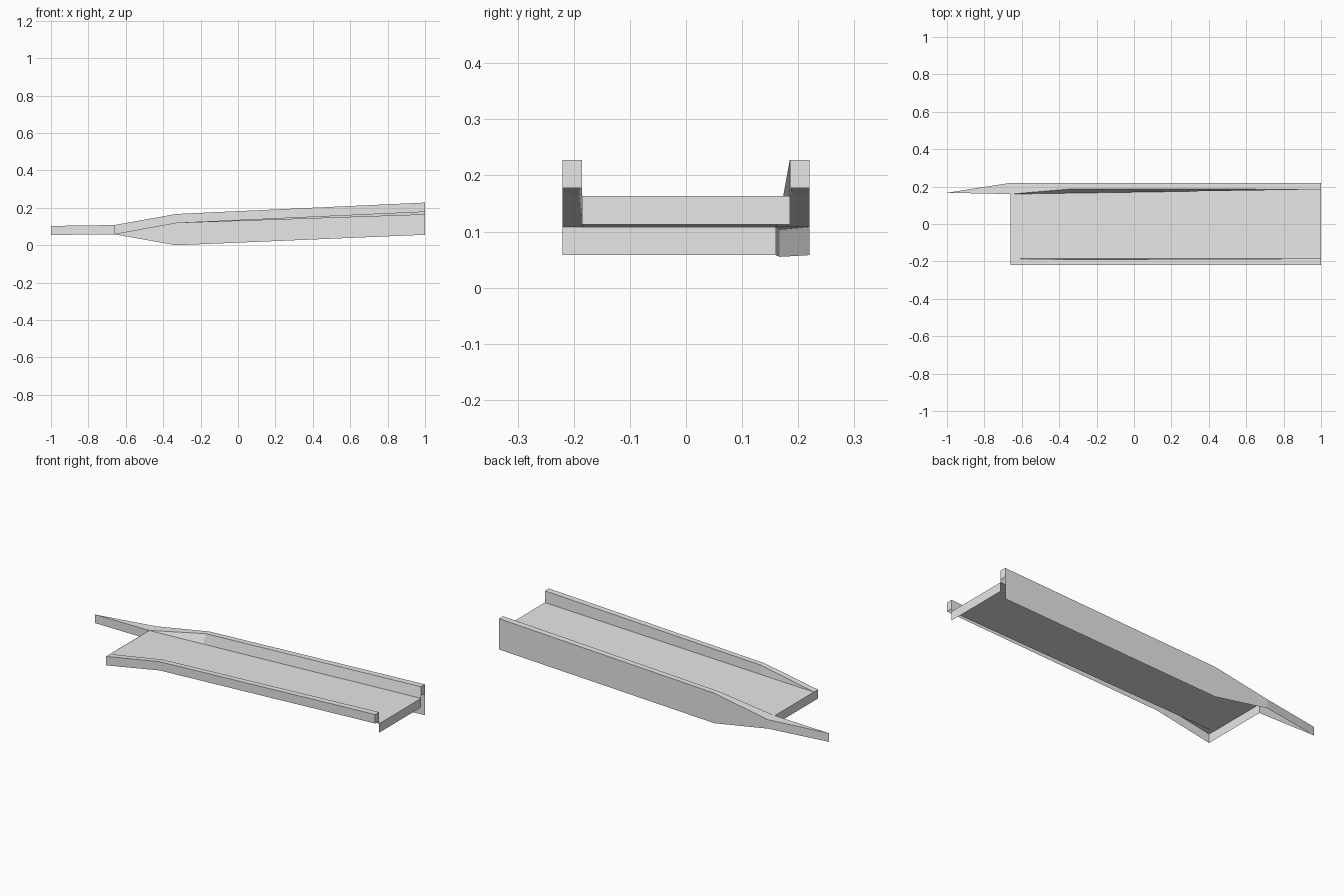
import bpy

if "Cube" in bpy.data.objects:
    bpy.data.objects.remove(bpy.data.objects["Cube"])

# One flat grey for the whole concrete ramp
grey = bpy.data.materials.new("light grey")
grey.diffuse_color = (0.8, 0.8, 0.8, 1)
grey.use_nodes = True
grey.node_tree.nodes["Principled BSDF"].inputs["Base Color"].default_value = grey.diffuse_color

XS = (-0.66, -0.33, 1.0)          # ramp start, kink, ramp end
TOP = (0.108, 0.167, 0.228)       # rail crest heights
LOW = (0.058, 0.118, 0.178)       # lower edge of the front rail
FOOT = (0.058, 0.0, 0.056)        # lower edge of the back wall
DECK = (0.107, 0.118, 0.163)      # deck surface heights


def edge(ys, zs):
    """Long edge running through the three ramp stations."""
    return list(zip(XS, ys, zs))


def shell(name, strips):
    """Open shell: each strip joins two equally long edges with quads."""
    verts, faces = [], []
    for a, b in strips:
        n, o = len(a), len(verts)
        verts += list(a) + list(b)
        faces += [(o + i, o + i + 1, o + n + i + 1, o + n + i) for i in range(n - 1)]
    mesh = bpy.data.meshes.new(name)
    mesh.from_pydata(verts, [], faces)
    mesh.materials.append(grey)
    obj = bpy.data.objects.new(name, mesh)
    bpy.context.collection.objects.link(obj)
    return obj


# Deck surface with a short drop face at each end
near = edge((-0.185,) * 3, DECK)
far = edge((0.16, 0.165, 0.185), DECK)
drop = 0.05
shell("deck", [(near, far)])
shell("deck_end", [([(1, -0.185, DECK[2] - drop), (1, 0.185, DECK[2] - drop)],
                    [near[2], far[2]])])
shell("deck_start", [([(XS[0], 0.16, LOW[0]), (XS[0], -0.22, LOW[0])],
                      [(XS[0], 0.16, TOP[0]), (XS[0], -0.22, TOP[0])])])

# Front rail: outer face, crest, inner face
outer = edge((-0.22,) * 3, TOP)
inner = edge((-0.185, -0.19, -0.185), TOP)
shell("front_rail", [(edge((-0.22,) * 3, LOW), outer), (outer, inner), (inner, near)])

# Back wall: tall outer face, crest, inner face
outer = edge((0.22,) * 3, TOP)
inner = edge((0.16, 0.188, 0.185), TOP)
shell("back_wall", [(outer, edge((0.22,) * 3, FOOT)), (inner, outer), (far, inner)])

# End caps of both rails
for name, y0, y1 in (("front_rail_cap", -0.22, -0.185), ("back_wall_cap", 0.185, 0.22)):
    shell(name, [([(1, y0, LOW[2]), (1, y1, LOW[2])], [(1, y0, TOP[2]), (1, y1, TOP[2])])])

# Wing wall tapering away from the ramp start
x = XS[0]
tip, tip_low = (-1, 0.167, 0.103), (-1, 0.167, 0.055)
root_out, root_in = (x, 0.22, TOP[0]), (x, 0.16, TOP[0])
shell("wing_wall", [
    ([root_out, tip], [(x, 0.22, FOOT[0]), tip_low]),
    ([tip_low, (x, 0.16, FOOT[0])], [tip, root_in]),
])
mesh = bpy.data.meshes.new("wing_wall_top")
mesh.from_pydata([tip, root_in, root_out], [], [(0, 1, 2)])
mesh.materials.append(grey)
bpy.context.collection.objects.link(bpy.data.objects.new("wing_wall_top", mesh))
